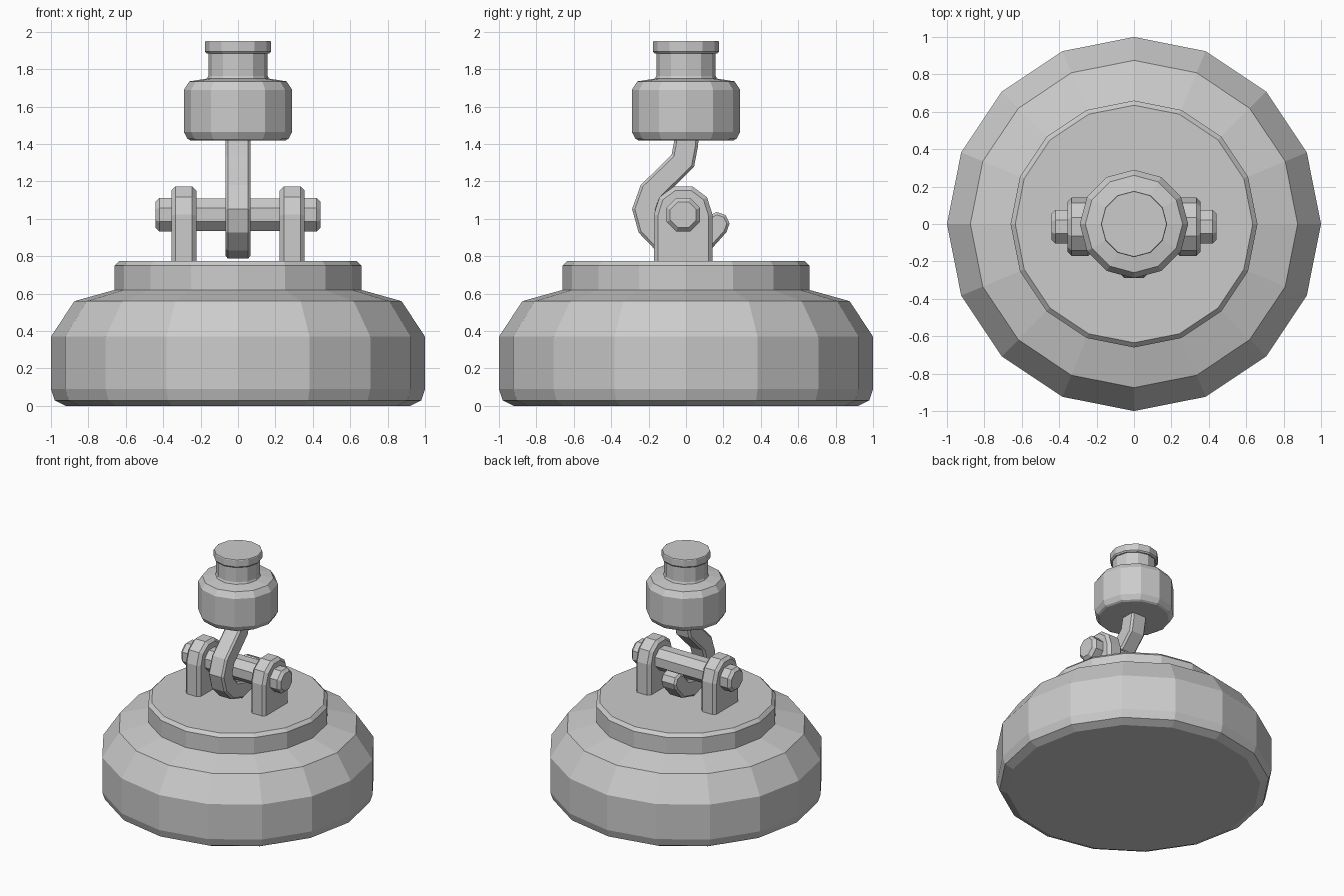
import bpy, bmesh
from math import sin, cos, pi, radians
from mathutils import Vector, Matrix

if "Cube" in bpy.data.objects:
    bpy.data.objects.remove(bpy.data.objects["Cube"])


def finish(name, bm):
    bmesh.ops.recalc_face_normals(bm, faces=bm.faces)
    mesh = bpy.data.meshes.new(name)
    bm.to_mesh(mesh)
    bm.free()
    obj = bpy.data.objects.new(name, mesh)
    bpy.context.collection.objects.link(obj)
    return obj


def lathe(name, profile, sides, phase=0.0, matrix=Matrix()):
    """Closed solid of revolution from (radius, height) points."""
    bm = bmesh.new()
    rings = [[bm.verts.new((r * cos(phase + 2 * pi * i / sides),
                            r * sin(phase + 2 * pi * i / sides), z))
              for i in range(sides)] for r, z in profile]
    for a, b in zip(rings, rings[1:]):
        for i in range(sides):
            j = (i + 1) % sides
            bm.faces.new((a[i], a[j], b[j], b[i]))
    bm.faces.new(rings[0])
    bm.faces.new(rings[-1])
    bm.transform(matrix)
    return finish(name, bm)


def plate(name, outline, x0, x1, chamfer):
    """Extrude a (y, z) outline along x and chamfer both rims."""
    bm = bmesh.new()
    a = [bm.verts.new((x0, y, z)) for y, z in outline]
    b = [bm.verts.new((x1, y, z)) for y, z in outline]
    caps = [bm.faces.new(a), bm.faces.new(b)]
    for i in range(len(a)):
        j = (i + 1) % len(a)
        bm.faces.new((a[i], a[j], b[j], b[i]))
    bmesh.ops.recalc_face_normals(bm, faces=bm.faces)
    rims = [e for f in caps for e in f.edges]
    bmesh.ops.bevel(bm, geom=rims, offset=chamfer, segments=1, affect='EDGES')
    return finish(name, bm)


# Heavy stepped base
lathe("base", [(0.92, 0), (0.98, 0.03), (1, 0.09), (1, 0.37), (0.875, 0.56),
               (0.66, 0.62), (0.66, 0.75), (0.635, 0.775)], 16)

# Pair of arched lugs carrying the pin
PY, PZ = -0.015, 1.022
arch = [(PY + 0.157 * cos(pi * i / 5), PZ + 0.16 * sin(pi * i / 5)) for i in range(6)]
arch += [(PY - 0.157, 0.74), (PY + 0.157, 0.74)]
for side, x0 in (("left", -0.355), ("right", 0.223)):
    plate(side + "_lug", arch, x0, x0 + 0.132, 0.022)

# Cross pin with a chamfered head at each end
along_x = Matrix.Translation((0, PY, PZ)) @ Matrix.Rotation(radians(90), 4, 'Y')
half = [(0.075, 0.442), (0.097, 0.42), (0.097, 0.34), (0.093, 0.33)]
lathe("cross_pin", [(r, -x) for r, x in half] + [(r, x) for r, x in reversed(half)],
      8, pi / 8, along_x)

# Hook: offset a centre line to both sides, round the tip
path = [Vector(p) for p in ((0.003, 1.45), (0.0, 1.40), (-0.017, 1.31), (-0.10, 1.228),
                            (-0.186, 1.145), (-0.22, 1.05), (-0.195, 0.96),
                            (-0.125, 0.887), (-0.02, 0.855), (0.09, 0.885), (0.168, 0.972))]
W = 0.065
outer, inner = [], []
for i, p in enumerate(path):
    d0 = (p - path[max(i - 1, 0)]).normalized() if i else (path[1] - p).normalized()
    d1 = (path[i + 1] - p).normalized() if i < len(path) - 1 else d0
    t = (d0 + d1).normalized()
    n = Vector((t.y, -t.x)) * (W / t.dot(d0))
    outer.append(p + n)
    inner.append(p - n)
end_dir = (path[-1] - path[-2]).normalized()
end_side = Vector((end_dir.y, -end_dir.x))
tip = [path[-1] + W * (cos(a) * end_side + sin(a) * end_dir)
       for a in (pi / 4, pi / 2, 3 * pi / 4)]
plate("hook", outer + tip + inner[::-1], -0.067, 0.067, 0.014)

# Hook block with neck and cap
lathe("hook_block", [(0.255, 1.42), (0.27, 1.428), (0.29, 1.465), (0.29, 1.69), (0.26, 1.735),
                     (0.165, 1.75), (0.159, 1.765), (0.159, 1.89)], 12)
lathe("cap", [(0.168, 1.885), (0.177, 1.895), (0.177, 1.945), (0.174, 1.95)], 12)
